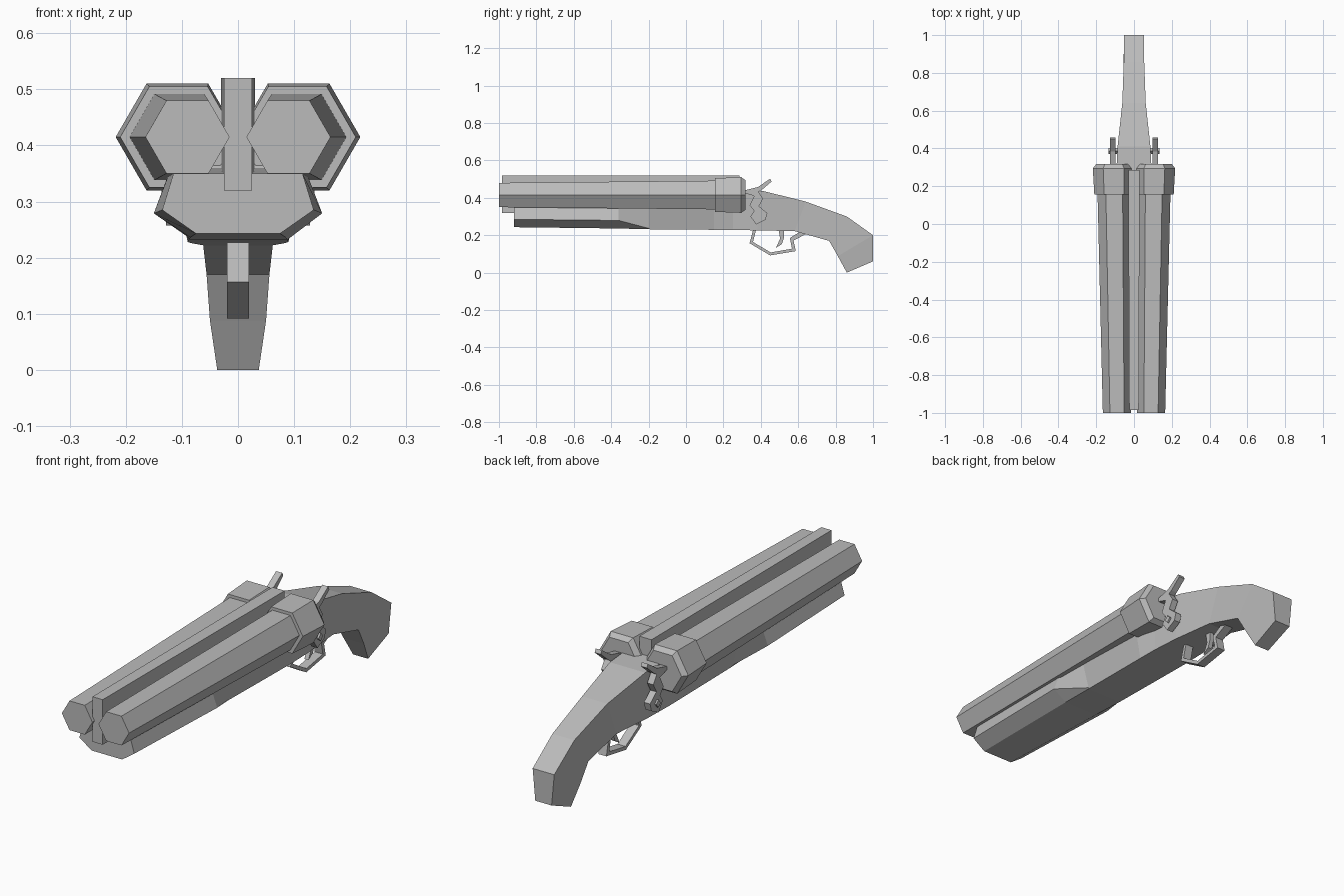
import bpy, bmesh, math

cube = bpy.data.objects.get("Cube")
if cube:
    bpy.data.objects.remove(cube, do_unlink=True)

GREY = (0.5, 0.5, 0.5, 1.0)
mat = bpy.data.materials.new("plain grey")
mat.use_nodes = True
mat.diffuse_color = GREY
mat.node_tree.nodes["Principled BSDF"].inputs["Base Color"].default_value = GREY


def loft(name, rings, mirror=False):
    """Skin a list of equal-length rings and cap both ends."""
    bm = bmesh.new()
    loops = [[bm.verts.new(p) for p in ring] for ring in rings]
    n = len(loops[0])
    for a, b in zip(loops, loops[1:]):
        for i in range(n):
            j = (i + 1) % n
            bm.faces.new((a[i], a[j], b[j], b[i]))
    bm.faces.new(loops[0])
    bm.faces.new(loops[-1])
    bmesh.ops.recalc_face_normals(bm, faces=bm.faces)
    mesh = bpy.data.meshes.new(name)
    bm.to_mesh(mesh)
    bm.free()
    mesh.materials.append(mat)
    obj = bpy.data.objects.new(name, mesh)
    bpy.context.collection.objects.link(obj)
    if mirror:
        mod = obj.modifiers.new("Mirror", "MIRROR")
        mod.use_axis = (True, False, False)
    return obj


def plate(name, profile, x0, x1, mirror=False):
    """Extrude a side profile of (y, z) points between two x positions."""
    return loft(name, [[(x, y, z) for y, z in profile] for x in (x0, x1)], mirror)


def hexagon(cx, y, r, cz=0.415):
    return [(cx + r * math.cos(k * math.pi / 3), y, cz + r * math.sin(k * math.pi / 3))
            for k in range(6)]


def section(top, mid, bottom):
    """Symmetric six-point ring from three (x, y, z) points on one side."""
    right = [top, mid, bottom]
    return right + [(-x, y, z) for x, y, z in reversed(right)]


def slab(yt, zt, yb, zb, wt, wb):
    """Stock section with straight sides between a top and a bottom point."""
    f = 0.96
    mid = (wt + (wb - wt) * f, yt + (yb - yt) * f, zt + (zb - zt) * f)
    return section((wt, yt, zt), mid, (wb, yb, zb))


# Tapered barrels and the breech collars behind them
loft("barrel", [hexagon(0.09, -1.0, 0.075), hexagon(0.105, 0.2, 0.089)], True)
loft("breech", [hexagon(0.106, 0.155, 0.104), hexagon(0.108, 0.295, 0.11),
                hexagon(0.108, 0.317, 0.092)], True)

# Rib between the barrels
loft("rib", [[(-w, y, 0.32), (w, y, 0.32), (w, y, 0.52), (-w, y, 0.52)]
             for y, w in ((-0.985, 0.025), (0.285, 0.03))])

# Fore-end, wrist and grip as one continuous body
loft("stock", [
    section((0.115, -0.92, 0.35), (0.135, -0.92, 0.285), (0.075, -0.92, 0.243)),
    section((0.122, -0.36, 0.352), (0.15, -0.36, 0.279), (0.085, -0.36, 0.236)),
    slab(-0.2, 0.354, -0.2, 0.232, 0.122, 0.088),
    slab(0.15, 0.36, 0.15, 0.229, 0.115, 0.09),
    slab(0.25, 0.445, 0.25, 0.228, 0.095, 0.09),
    slab(0.41, 0.437, 0.38, 0.226, 0.087, 0.084),
    slab(0.64, 0.38, 0.58, 0.222, 0.062, 0.062),
    slab(0.86, 0.30, 0.765, 0.17, 0.054, 0.056),
    slab(1.0, 0.20, 0.812, 0.088, 0.053, 0.05),
    slab(1.0, 0.06, 0.86, 0.0, 0.04, 0.037),
])

# Trigger guard strap and trigger
outer = [(0.36, 0.235), (0.34, 0.157), (0.45, 0.092), (0.587, 0.115),
         (0.575, 0.172), (0.645, 0.208)]
inner = [(0.62, 0.225), (0.555, 0.185), (0.567, 0.128), (0.453, 0.108),
         (0.358, 0.164), (0.376, 0.235)]
plate("trigger_guard", outer + inner, -0.02, 0.02)
plate("trigger", [(0.495, 0.235), (0.503, 0.18), (0.48, 0.132), (0.512, 0.152),
                  (0.525, 0.19), (0.525, 0.235)], -0.01, 0.01)

# Zigzag hammers with thumb spurs, and their pivot screws
plate("hammer", [
    (0.315, 0.44), (0.385, 0.458), (0.45, 0.502), (0.458, 0.487), (0.405, 0.442),
    (0.388, 0.432), (0.412, 0.395), (0.39, 0.355), (0.435, 0.318), (0.425, 0.283),
    (0.375, 0.257), (0.345, 0.30), (0.365, 0.33), (0.34, 0.36), (0.365, 0.41),
    (0.315, 0.425)], 0.098, 0.128, True)
plate("hammer_screw", [(0.37, 0.302), (0.387, 0.286), (0.403, 0.305), (0.387, 0.321)],
      0.08, 0.136, True)
